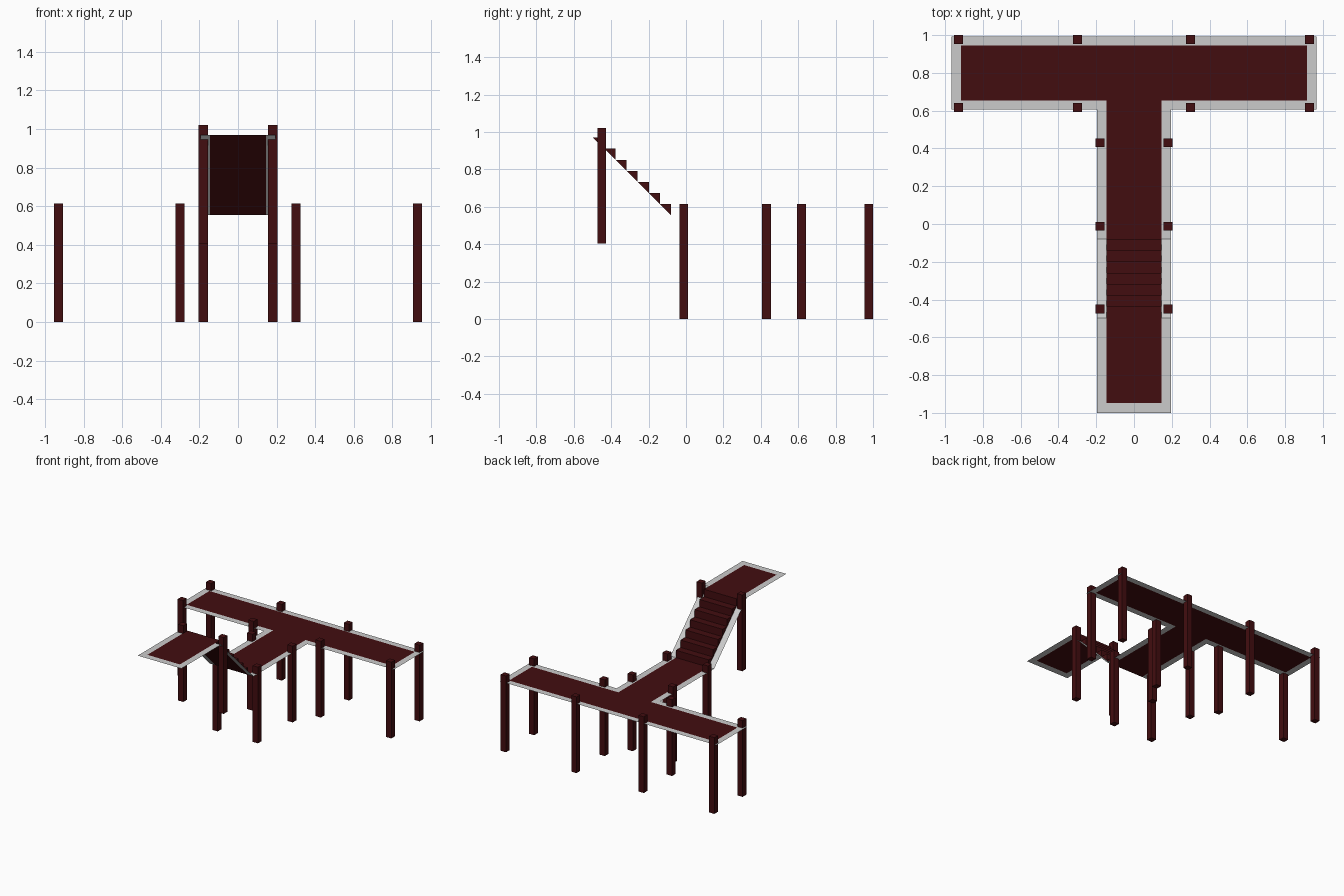
import bpy

if "Cube" in bpy.data.objects:
    bpy.data.objects.remove(bpy.data.objects["Cube"])

LOW, HIGH = 0.555, 0.97            # deck heights
Y_FOOT, Y_HEAD = -0.08, -0.497     # stair ends
POST_W, POST_H = 0.047, 0.615
STEM_IN, STEM_OUT = 0.145, 0.195

wood = bpy.data.materials.new("dark_wood")
wood.diffuse_color = (0.055, 0.004, 0.005, 1)
wood.use_nodes = True
wood.node_tree.nodes["Principled BSDF"].inputs["Base Color"].default_value = wood.diffuse_color


def make(name, verts, faces, mat=None):
    mesh = bpy.data.meshes.new(name)
    mesh.from_pydata(verts, [], faces)
    mesh.update()
    if mat:
        mesh.materials.append(mat)
    obj = bpy.data.objects.new(name, mesh)
    bpy.context.collection.objects.link(obj)
    return obj


def strip(name, inner, outer):
    """Flat edging between two matching open outlines."""
    n = len(inner)
    return make(name, outer + inner,
                [(i, i + 1, n + i + 1, n + i) for i in range(n - 1)])


def post(x, y, z0):
    h = POST_W / 2
    ring = [(-h, -h), (h, -h), (h, h), (-h, h)]
    verts = [(x + a, y + b, z) for z in (z0, z0 + POST_H) for a, b in ring]
    sides = [(i, (i + 1) % 4, (i + 1) % 4 + 4, i + 4) for i in range(4)]
    make("post", verts, sides + [(3, 2, 1, 0), (4, 5, 6, 7)], wood)


def t_outline(stem, arm, near, far):
    half = [(stem, Y_FOOT), (stem, near), (arm, near), (arm, far)]
    return [(x, y, LOW) for x, y in half + [(-x, y) for x, y in reversed(half)]]


def u_outline(w, end):
    return [(-w, Y_HEAD, HIGH), (-w, end, HIGH), (w, end, HIGH), (w, Y_HEAD, HIGH)]


# T-shaped lower deck with its grey edging
t_in = t_outline(STEM_IN, 0.917, 0.655, 0.945)
t_out = t_outline(STEM_OUT, 0.967, 0.605, 0.993)
make("lower_deck", t_in, [(0, 1, 6, 7), (1, 2, 3, 4, 5, 6)], wood)
strip("lower_deck_edging", t_in, t_out)

# Upper landing with its grey edging
u_in, u_out = u_outline(STEM_IN, -0.948), u_outline(STEM_OUT, -1.0)
make("upper_landing", u_in, [(0, 1, 2, 3)], wood)
strip("upper_landing_edging", u_in, u_out)

# Sloping grey edging on both sides of the stairs
for s in (-1, 1):
    a, b = sorted((s * STEM_IN, s * STEM_OUT))
    make("stair_edging", [(a, Y_FOOT, LOW), (a, Y_HEAD, HIGH),
                          (b, Y_HEAD, HIGH), (b, Y_FOOT, LOW)], [(0, 1, 2, 3)])

# Seven triangular steps on the slope
STEPS = 7
run, rise = (Y_HEAD - Y_FOOT) / STEPS, (HIGH - LOW) / STEPS
for i in range(STEPS):
    y, z = Y_FOOT + i * run, LOW + i * rise
    prof = [(y, z), (y, z + rise), (y + run, z + rise)]
    verts = [(x, *p) for x in (-STEM_IN, STEM_IN) for p in prof]
    make("step", verts, [(2, 1, 0), (3, 4, 5), (0, 1, 4, 3),
                         (1, 2, 5, 4), (2, 0, 3, 5)], wood)

# Posts, mirrored left and right
for s in (-1, 1):
    for x in (0.93, 0.30):
        for y in (0.617, 0.977):
            post(s * x, y, 0)
    for y, z in ((0.43, 0), (-0.012, 0), (-0.45, HIGH - LOW - 0.01)):
        post(s * 0.18, y, z)
